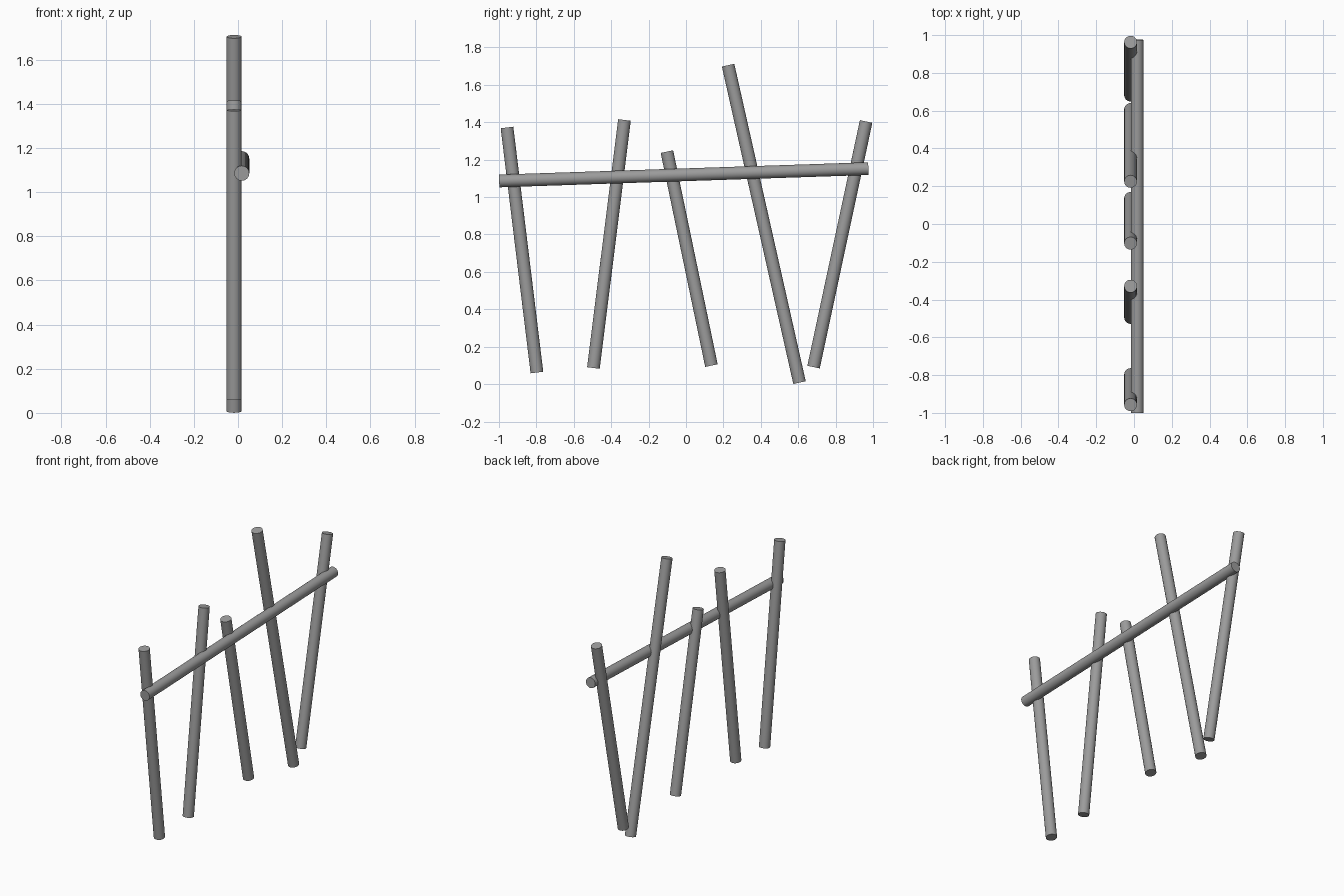
import bpy
import math
from mathutils import Vector

cube = bpy.data.objects.get("Cube")
if cube:
    bpy.data.objects.remove(cube, do_unlink=True)

RADIUS = 0.034
POST_X, RAIL_X = -0.018, 0.017

grey = bpy.data.materials.new("weathered_grey")
grey.use_nodes = True
colour = (0.33, 0.33, 0.33, 1)
grey.diffuse_color = colour
grey.node_tree.nodes["Principled BSDF"].inputs["Base Color"].default_value = colour


def pole(name, x, start, end):
    """Round pole between two (y, z) points in the plane at x."""
    a, b = Vector((x, *start)), Vector((x, *end))
    axis = b - a
    bpy.ops.mesh.primitive_cylinder_add(
        vertices=32, radius=RADIUS, depth=axis.length, location=(a + b) / 2,
        rotation=axis.to_track_quat("Z", "Y").to_euler())
    obj = bpy.context.object
    obj.name = name
    obj.data.materials.append(grey)
    bpy.ops.object.shade_smooth_by_angle(angle=math.radians(40))


# Leaning posts, bottom to top
posts = [
    ((-0.797, 0.062), (-0.957, 1.372)),
    ((-0.495, 0.086), (-0.329, 1.412)),
    ((0.136, 0.099), (-0.102, 1.243)),
    ((0.607, 0.008), (0.225, 1.705)),
    ((0.682, 0.091), (0.963, 1.404)),
]
for i, (bottom, top) in enumerate(posts, 1):
    pole(f"post_{i}", POST_X, bottom, top)

# Cross rail along the left side of the posts
pole("cross_rail", RAIL_X, (-0.999, 1.086), (0.975, 1.152))
